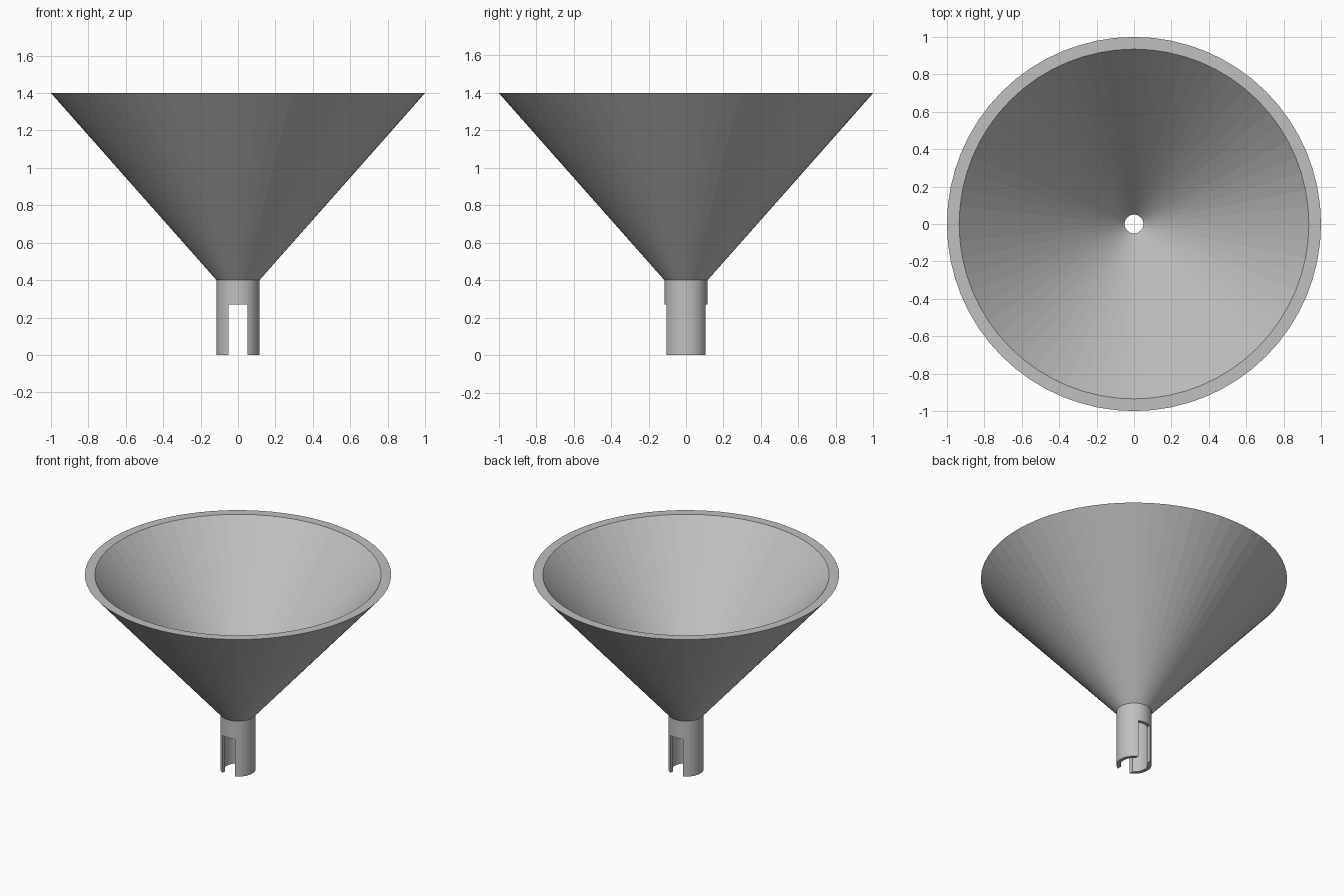
import bpy
import bmesh
from math import cos, sin, tau

SEGMENTS = 64

if "Cube" in bpy.data.objects:
    bpy.data.objects.remove(bpy.data.objects["Cube"], do_unlink=True)

# Single plain grey material
grey = bpy.data.materials.new("plain grey")
grey.use_nodes = True
grey.diffuse_color = (0.53, 0.53, 0.53, 1)
grey.node_tree.nodes["Principled BSDF"].inputs["Base Color"].default_value = grey.diffuse_color


def lathe(name, profile):
    """Revolve a closed (radius, height) profile around z into a solid ring."""
    bm = bmesh.new()
    rings = [[bm.verts.new((r * cos(tau * i / SEGMENTS), r * sin(tau * i / SEGMENTS), z))
              for i in range(SEGMENTS)] for r, z in profile]
    for a, b in zip(rings, rings[1:] + rings[:1]):
        for i in range(SEGMENTS):
            j = (i + 1) % SEGMENTS
            bm.faces.new((a[i], a[j], b[j], b[i]))
    bmesh.ops.recalc_face_normals(bm, faces=bm.faces)
    mesh = bpy.data.meshes.new(name)
    bm.to_mesh(mesh)
    bm.free()
    mesh.materials.append(grey)
    obj = bpy.data.objects.new(name, mesh)
    bpy.context.collection.objects.link(obj)
    return obj


# Conical bowl with a narrow drain hole
lathe("funnel_cone", [(0.05, 0.4), (0.935, 1.4), (1, 1.4), (0.115, 0.4)])

# Thin-walled spout under the cone
spout = lathe("spout", [(0.09, 0), (0.09, 0.4), (0.115, 0.4), (0.115, 0)])

# Slot cut through the front and back of the spout
bpy.ops.mesh.primitive_cube_add(size=1, location=(0, 0, 0.085))
cutter = bpy.context.object
cutter.name = "slot_cutter"
cutter.scale = (0.1, 0.4, 0.37)
cutter.hide_render = True
cutter.data.materials.append(grey)

slot = spout.modifiers.new("slot", "BOOLEAN")
slot.operation = "DIFFERENCE"
slot.solver = "EXACT"
slot.object = cutter
bpy.context.view_layer.objects.active = spout
bpy.ops.object.modifier_apply(modifier=slot.name)
bpy.data.objects.remove(cutter, do_unlink=True)
